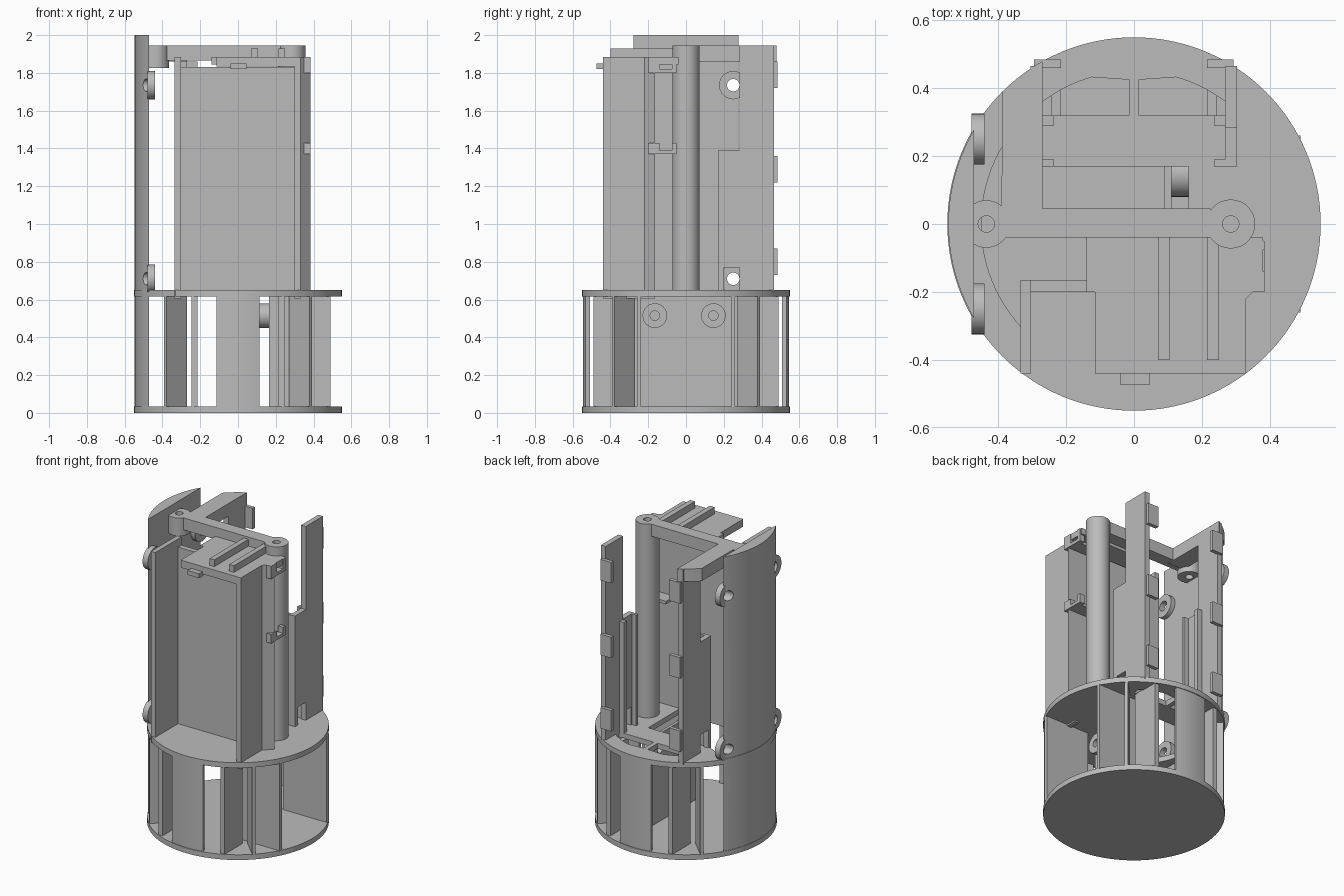
import bpy, bmesh, math
from math import radians, cos, sin
from mathutils import Matrix

if "Cube" in bpy.data.objects:
    bpy.data.objects.remove(bpy.data.objects["Cube"])

grey = bpy.data.materials.new("plain_grey")
grey.use_nodes = True
grey.diffuse_color = (0.5, 0.5, 0.5, 1)
grey.node_tree.nodes["Principled BSDF"].inputs["Base Color"].default_value = (0.5, 0.5, 0.5, 1)


def finish(name, bm):
    bmesh.ops.recalc_face_normals(bm, faces=bm.faces)
    me = bpy.data.meshes.new(name)
    bm.to_mesh(me)
    bm.free()
    me.materials.append(grey)
    ob = bpy.data.objects.new(name, me)
    bpy.context.collection.objects.link(ob)
    return ob


def prism(name, pts, z0, z1):
    """Extrude a plan outline from z0 to z1."""
    bm = bmesh.new()
    face = bm.faces.new([bm.verts.new((x, y, z0)) for x, y in pts])
    new = bmesh.ops.extrude_face_region(bm, geom=[face])["geom"]
    bmesh.ops.translate(bm, vec=(0, 0, z1 - z0),
                        verts=[v for v in new if isinstance(v, bmesh.types.BMVert)])
    return finish(name, bm)


def box(name, x0, x1, y0, y1, z0, z1):
    return prism(name, [(x0, y0), (x1, y0), (x1, y1), (x0, y1)], z0, z1)


def arc(r, a0, a1, n=24):
    return [(r * cos(radians(a0 + (a1 - a0) * i / n)),
             r * sin(radians(a0 + (a1 - a0) * i / n))) for i in range(n + 1)]


def disc(name, r, x, y, z0, z1, n=48):
    return prism(name, [(x + px, y + py) for px, py in arc(r, 0, 360, n)[:-1]], z0, z1)


def rod_x(name, r, x0, x1, y, z):
    """Cylinder lying along x."""
    ob = disc(name, r, 0, 0, x0, x1, 32)
    ob.data.transform(Matrix.Translation((0, y, z)) @ Matrix.Rotation(radians(90), 4, "Y"))
    return ob


def cut(ob, cutters):
    for c in cutters:
        c.hide_render = True
        c.hide_viewport = True
        c.display_type = "WIRE"
        m = ob.modifiers.new("cut", "BOOLEAN")
        m.operation = "DIFFERENCE"
        m.solver = "EXACT"
        m.object = c
    bpy.context.view_layer.update()
    deps = bpy.context.evaluated_depsgraph_get()
    me = bpy.data.meshes.new_from_object(ob.evaluated_get(deps))
    ob.modifiers.clear()
    ob.data = me
    for c in cutters:
        bpy.data.objects.remove(c)


# Round base: floor disc and pierced deck
R = 0.55
disc("floor_disc", R, 0, 0, 0, 0.035, 128)
deck = disc("deck", R, 0, 0, 0.615, 0.65, 128)
middle = [(0.16, -0.165), (0.16, 0.17), (-0.27, 0.17)] + arc(0.45, 150, 223) + [(-0.33, -0.165)]
window = [(-0.015, 0.32), (-0.015, 0.425)] + arc(0.45, 106, 127, 8) + [(-0.27, 0.32)]
cut(deck, [prism("cutter", middle, 0.5, 0.8),
           prism("cutter", window, 0.5, 0.8),
           prism("cutter", [(-x, y) for x, y in window], 0.5, 0.8)])

# Ribs and walls between floor and deck
LOW, HIGH = 0.03, 0.62
for s, side in ((1, "back"), (-1, "front")):
    outline = arc(R - 0.005, 78, 102) + arc(R - 0.03, 102, 78)
    prism(side + "_skirt", [(x, s * y) for x, y in outline], LOW, HIGH)
    for x in (-0.23, 0.23):
        box(side + "_rib", x - 0.015, x + 0.015, *sorted((s * 0.3, s * 0.49)), LOW, HIGH)
    box(side + "_side_wall", 0.165, 0.49, *sorted((s * 0.237, s * 0.26)), LOW, HIGH)
for k in range(4):
    rib = box("diagonal_rib", 0.39, 0.545, -0.01, 0.01, LOW, HIGH)
    rib.data.transform(Matrix.Rotation(radians(45 + 90 * k), 4, "Z"))
inner = box("inner_wall", 0.09, 0.11, -0.237, 0.237, LOW, HIGH)
for y in (0.145, -0.165):
    boss = rod_x("inner_boss", 0.065, 0.108, 0.165, y, 0.515)
    cut(boss, [rod_x("cutter", 0.025, 0, 0.3, y, 0.515)])
    cut(inner, [rod_x("cutter", 0.025, 0, 0.3, y, 0.515)])

# Tall segment wall with pierced bosses
half = math.degrees(math.asin(0.28 / R))
wall = prism("tall_wall", arc(R - 0.003, 180 - half, 180 + half, 40), 0, 2.0)
for y in (-0.25, 0.25):
    for z in (0.71, 1.735):
        boss = rod_x("wall_boss", 0.075, -0.478, -0.44, y, z)
        cut(boss, [rod_x("cutter", 0.033, -0.7, -0.3, y, z)])
        cut(wall, [rod_x("cutter", 0.033, -0.7, -0.3, y, z)])

# Column, top bar and the bent arm
column = disc("column", 0.072, 0.285, 0, 0.65, 1.945)
cut(column, [disc("cutter", 0.024, 0.285, 0, 1.8, 2.1)])
mount = disc("bar_mount", 0.07, -0.435, 0, 1.825, 1.945)
cut(mount, [disc("cutter", 0.024, -0.435, 0, 1.7, 2.1)])
box("bar_root", -0.49, -0.466, -0.06, 0.06, 1.825, 1.945)
box("top_bar", -0.375, 0.225, -0.04, 0.045, 1.865, 1.945)
prism("bent_arm", [(-0.39, 0.0), (-0.27, 0.0)] + arc(R, 119.4, 135, 8), 1.86, 1.945)

# Rear posts with rails and hooks
for s, name, a, b in ((-1, "right", 0.27, 0.305), (1, "left", 0.268, 0.303)):
    def part(label, x0, x1, *rest):
        box(name + label, *sorted((s * x0, s * x1)), *rest)
    part("_post", a, b, 0.283, 0.465, 0.64, 1.945)
    part("_post_web", a, b, 0.2, 0.283, 0.77, 1.39)
    part("_post_lip", a, b, 0.17, 0.2, 0.64, 1.39)
    part("_rail_back", 0.235, a, 0.29, 0.32, 0.64, 1.39)
    part("_rail_front", 0.235, a, 0.17, 0.19, 0.64, 1.39)
    for z in (0.73, 1.22, 1.72):
        part("_hook", 0.215, b - 0.01, 0.46, 0.485, z, z + 0.14)

# Front box: recessed panel, cheeks and lid
TOP = 1.885
box("box_panel", -0.335, 0.335, -0.2, -0.165, 0.64, 1.83)
box("right_cheek", -0.335, -0.303, -0.44, -0.165, 0.605, TOP)
box("left_cheek", 0.298, 0.33, -0.44, -0.165, 0.605, TOP)
box("box_lid", -0.115, 0.33, -0.44, -0.19, 1.835, TOP)
box("lid_rear", -0.14, 0.38, -0.2, -0.04, 1.845, TOP)
box("lid_clip", -0.04, 0.045, -0.475, -0.43, 1.82, 1.85)
prism("cheek_wedge", [(0.325, -0.225), (0.385, -0.165), (0.325, -0.165)], 0.64, TOP)
for x in (0.07, 0.215):
    box("lid_bar", x, x + 0.035, -0.4, -0.04, TOP - 0.005, 1.93)

# Cable brackets beside the column
for z0, z1 in ((1.37, 1.43), (1.8, TOP)):
    box("bracket_shelf", 0.2, 0.385, -0.17, -0.075, z0, z0 + 0.02)
    box("bracket_lip", 0.35, 0.385, -0.075, -0.05, z0, z1)
    box("bracket_root", 0.35, 0.385, -0.2, -0.14, z0, z1)

# Smooth the round parts, keep edges sharp
bpy.ops.object.select_all(action="DESELECT")
for ob in bpy.context.scene.objects:
    if ob.type == "MESH":
        ob.select_set(True)
        bpy.context.view_layer.objects.active = ob
bpy.ops.object.shade_smooth_by_angle(angle=radians(30))
